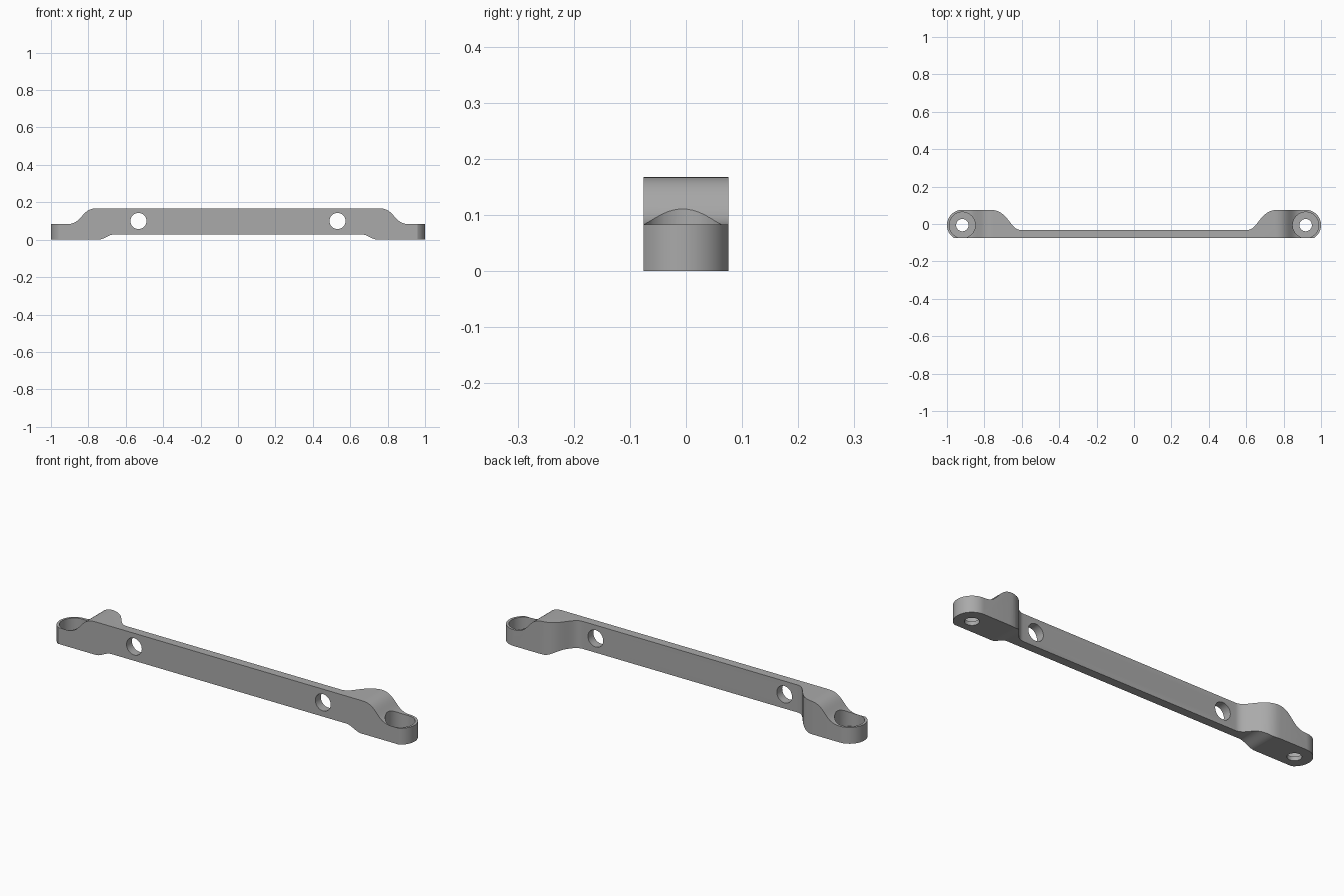
import bpy, bmesh, math
from mathutils import Vector

cube = bpy.data.objects.get("Cube")
if cube:
    bpy.data.objects.remove(cube, do_unlink=True)

grey = bpy.data.materials.new("plain grey")
grey.use_nodes = True
colour = (0.4, 0.4, 0.4, 1)
grey.diffuse_color = colour
grey.node_tree.nodes["Principled BSDF"].inputs["Base Color"].default_value = colour

FRONT, BACK, BAR_BACK = -0.076, 0.076, -0.032   # depth positions
HOLE_X, HOLE_Y, END_R = 0.918, -0.006, 0.082    # mounting ends


def s_curve(a, b, ka, kb, steps=16):
    """Ease from a to b, level at both ends."""
    d = math.copysign(1, b[0] - a[0])
    pts = [Vector(a), Vector((a[0] + d * ka, a[1])),
           Vector((b[0] - d * kb, b[1])), Vector(b)]
    out = []
    for i in range(steps + 1):
        t = i / steps
        w = ((1 - t) ** 3, 3 * t * (1 - t) ** 2, 3 * t * t * (1 - t), t ** 3)
        out.append(tuple(sum((p * k for p, k in zip(pts, w)), Vector((0, 0)))))
    return out


def mirrored(half):
    """Close an outline whose right half is given."""
    return half + [(-x, v) for x, v in reversed(half)]


def prism(name, outline, axis, low, high):
    """Extrude an outline along y or z."""
    place = (lambda u, v: (u, low, v)) if axis == "y" else (lambda u, v: (u, v, low))
    bm = bmesh.new()
    face = bm.faces.new([bm.verts.new(place(u, v)) for u, v in outline])
    grown = bmesh.ops.extrude_face_region(bm, geom=[face])
    move = Vector((0, high - low, 0)) if axis == "y" else Vector((0, 0, high - low))
    bmesh.ops.translate(bm, vec=move,
                        verts=[g for g in grown["geom"] if isinstance(g, bmesh.types.BMVert)])
    bmesh.ops.recalc_face_normals(bm, faces=bm.faces)
    mesh = bpy.data.meshes.new(name)
    bm.to_mesh(mesh)
    bm.free()
    mesh.materials.append(grey)
    obj = bpy.data.objects.new(name, mesh)
    bpy.context.collection.objects.link(obj)
    return obj


def circle(cx, cy, r, n=48):
    return [(cx + r * math.cos(math.tau * i / n), cy + r * math.sin(math.tau * i / n))
            for i in range(n)]


def combine(target, cutter, operation):
    mod = target.modifiers.new("shape", "BOOLEAN")
    mod.operation, mod.solver, mod.object = operation, "EXACT", cutter
    bpy.context.view_layer.objects.active = target
    bpy.ops.object.modifier_apply(modifier=mod.name)
    bpy.data.objects.remove(cutter, do_unlink=True)


# Plan: flat front, rounded ends, thick end blocks easing into the thin bar
start = math.asin((FRONT - HOLE_Y) / END_R)
arc = [(HOLE_X + END_R * math.cos(a), HOLE_Y + END_R * math.sin(a))
       for a in (start + (math.pi / 2 - start) * i / 32 for i in range(33))]
plan = [(arc[0][0], FRONT)] + arc[1:] + s_curve((0.77, BACK), (0.605, BAR_BACK), 0.1, 0.06)
bracket = prism("mounting_bar", mirrored(plan), "z", -0.05, 0.3)

# Elevation: low ends rising to a raised bar
side = s_curve((0.66, 0.028), (0.75, 0), 0.035, 0.035) + [(1.05, 0), (1.05, 0.083)]
side += s_curve((0.915, 0.083), (0.755, 0.168), 0.085, 0.085)
combine(bracket, prism("elevation", mirrored(side), "y", -0.2, 0.2), "INTERSECT")

# Counterbored end holes and cross holes through the bar
for s in (-1, 1):
    combine(bracket, prism("counterbore", circle(s * HOLE_X, HOLE_Y, 0.0695), "z", 0.02, 0.3),
            "DIFFERENCE")
    combine(bracket, prism("screw_hole", circle(s * HOLE_X, HOLE_Y, 0.033), "z", -0.1, 0.1),
            "DIFFERENCE")
    combine(bracket, prism("cross_hole", circle(s * 0.532, 0.1, 0.043), "y", -0.2, 0.2),
            "DIFFERENCE")

bpy.ops.object.select_all(action="DESELECT")
bracket.select_set(True)
bpy.context.view_layer.objects.active = bracket
bpy.ops.object.shade_smooth_by_angle(angle=math.radians(30))
